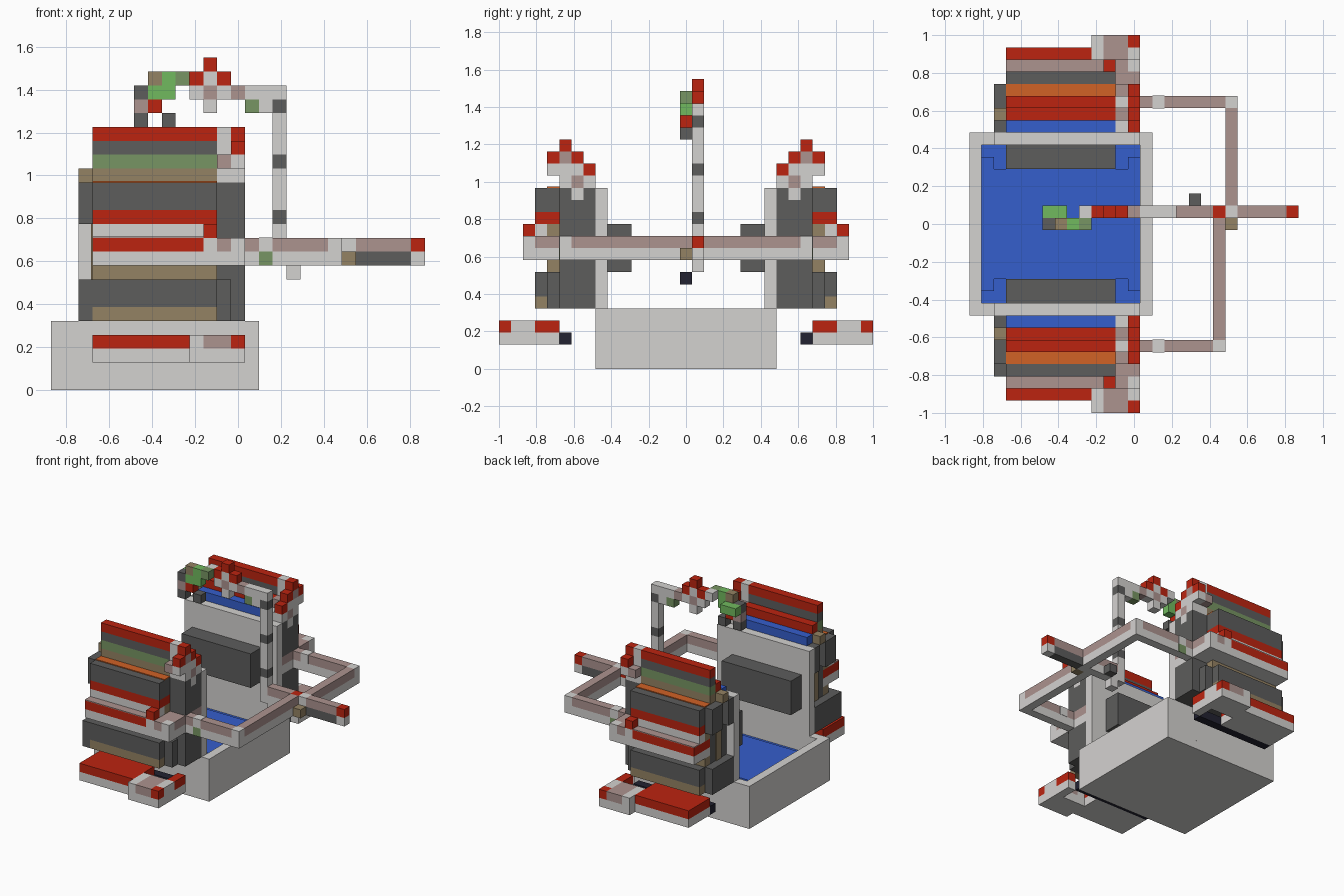
import bpy
import bmesh
from mathutils import Matrix, Vector

default_cube = bpy.data.objects.get("Cube")
if default_cube:
    bpy.data.objects.remove(default_cube, do_unlink=True)

UNIT = 2 / 31
ORIGIN = Vector((13.5, 15.5, 0))


def linear(channel):
    c = channel / 255
    return c / 12.92 if c < 0.04 else ((c + 0.055) / 1.055) ** 2.4


def colour(name, red, green, blue):
    mat = bpy.data.materials.new(name)
    rgba = (linear(red), linear(green), linear(blue), 1)
    mat.use_nodes = True
    mat.diffuse_color = rgba
    shader = next(n for n in mat.node_tree.nodes if n.type == 'BSDF_PRINCIPLED')
    shader.inputs["Base Color"].default_value = rgba
    shader.inputs["Roughness"].default_value = 0.9
    return mat


white = colour("pale_grey", 212, 210, 208)
dark = colour("dark_grey", 93, 93, 92)
red = colour("deep_red", 188, 36, 16)
blue = colour("water_blue", 53, 94, 204)
mauve = colour("dusty_mauve", 172, 147, 143)
tan = colour("tan_brown", 148, 130, 99)
green = colour("bright_green", 113, 186, 95)
olive = colour("dull_green", 119, 149, 99)
orange = colour("burnt_orange", 209, 98, 38)
black = colour("near_black", 34, 34, 49)


def block(name, mat, x, y, z, pair=False):
    """One grid-aligned box, optionally repeated on the opposite y side."""
    spans = [y, (31 - y[1], 31 - y[0])] if pair else [y]
    bm = bmesh.new()
    for span in spans:
        low = Vector((x[0], span[0], z[0]))
        high = Vector((x[1], span[1], z[1]))
        place = Matrix.Translation(((low + high) / 2 - ORIGIN) * UNIT)
        size = Matrix.Diagonal((*((high - low) * UNIT), 1))
        bmesh.ops.create_cube(bm, size=1, matrix=place @ size)
    mesh = bpy.data.meshes.new(name)
    bm.to_mesh(mesh)
    bm.free()
    mesh.materials.append(mat)
    obj = bpy.data.objects.new(name, mesh)
    bpy.context.collection.objects.link(obj)


def twin(name, mat, x, y, z):
    block(name, mat, x, y, z, pair=True)


def cell(name, mat, x, y, z, pair=False):
    block(name, mat, (x, x + 1), (y, y + 1), (z, z + 1), pair)


# Basin with lower water steps at the sides
block("basin_floor", white, (0, 15), (8, 23), (0, 1))
block("basin_back_wall", white, (0, 1), (8, 23), (1, 5))
block("basin_front_wall", white, (14, 15), (8, 23), (1, 5))
twin("basin_side_wall", white, (1, 14), (22, 23), (1, 5))
block("water", blue, (1, 14), (11, 20), (1, 4))
twin("water_edge_step", blue, (1, 14), (21, 22), (1, 3))
twin("water_inner_step", blue, (2, 13), (20, 21), (1, 3))
for x in (1, 13):
    twin("water_corner", blue, (x, x + 1), (20, 21), (1, 4))

# Inner panels and the boxes mounted on them
twin("inner_panel", white, (2, 14), (22, 23), (5, 15))
twin("panel_box", dark, (3, 12), (20, 22), (8, 12))

# Side cabinets: lower housing, recessed middle, upper housing
twin("lower_housing", dark, (3, 12), (23, 28), (6, 8))
twin("lower_housing_base", dark, (3, 12), (23, 27), (5, 6))
twin("lower_tan_band", tan, (3, 12), (27, 28), (5, 6))
block("lower_back_end_right", dark, (2, 3), (3, 8), (5, 8))
block("lower_back_end_left", dark, (2, 3), (23, 27), (5, 8))
twin("lower_open_end", dark, (12, 13), (23, 27), (5, 8))
twin("middle_core", dark, (3, 13), (23, 26), (8, 12))
twin("tan_recess", tan, (3, 12), (26, 27), (8, 9))
twin("awning_lower_white", white, (3, 12), (26, 29), (9, 10))
twin("awning_red", red, (3, 11), (26, 29), (10, 11))
twin("awning_white_end", white, (11, 12), (26, 29), (10, 11))
twin("awning_mauve_top", mauve, (3, 11), (28, 29), (11, 11.1))
twin("awning_tan_back", tan, (3, 12), (26, 27), (11, 12))
twin("awning_upper_white", white, (3, 12), (27, 28), (11, 12))
twin("upper_red_band", red, (3, 12), (23, 28), (12, 13))
twin("upper_housing", dark, (3, 12), (23, 28), (13, 15))
twin("upper_back_end_inner", dark, (2, 3), (23, 24), (12, 15))
twin("upper_back_end_outer", dark, (2, 3), (25, 27), (12, 15))
twin("upper_open_end", dark, (12, 13), (23, 26), (12, 15))
twin("rear_tan_inlay", tan, (2.9, 3), (24, 25), (8, 15))
cell("rear_tan_cap", tan, 2, 24, 15, True)

# Stepped roofs
twin("roof_blue_step", blue, (3, 12), (23, 24), (15, 16))
twin("roof_inner_core", dark, (3, 12), (24, 25), (15, 16))
twin("roof_inner_red", red, (3, 12), (24, 25), (16, 17))
for level, mat in enumerate((tan, olive, dark, red)):
    twin("roof_layer", mat, (3, 12), (25, 26), (15 + level, 16 + level))
twin("roof_orange_strip", orange, (3, 12), (26, 27), (15, 15.1))

# Columns and gable arches at the open end
twin("end_column_lower", dark, (13, 14), (23, 26), (5, 9))
twin("end_column_upper", dark, (13, 14), (23, 26), (11, 14))
for y, mat in ((23, dark), (24, white), (25, dark)):
    cell("end_column_top", mat, 13, y, 14, True)
for y, mat in ((23, white), (24, mauve), (25, white)):
    twin("gable_base", mat, (12, 14), (y, y + 1), (15, 16))
twin("gable_inner", mauve, (12, 13), (24, 27), (16, 17))
twin("gable_outer", white, (13, 14), (24, 27), (16, 17))
twin("gable_heart", mauve, (13, 14), (25, 26), (17, 18))
twin("gable_cap_back", white, (12, 13), (25, 26), (17, 19))
for y, z in ((23, 16), (24, 17), (25, 18), (26, 17)):
    cell("gable_red_edge", red, 13, y, z, True)

# Lower skirts and their turned ends
twin("skirt_white", white, (3, 10), (26, 30), (2, 3))
twin("skirt_red", red, (3, 10), (26, 30), (3, 4))
twin("skirt_black_bar", black, (3, 13), (25, 26), (2, 3))
twin("skirt_end_base", white, (10, 14), (28, 31), (2, 3))
twin("skirt_end_white", white, (10, 11), (28, 31), (3, 4))
twin("skirt_end_mauve", mauve, (11, 13), (28, 31), (3, 4))
twin("skirt_corner_white", white, (13, 14), (28, 30), (3, 4))
cell("skirt_corner_red", red, 13, 30, 3, True)
twin("skirt_return_white", white, (13, 14), (26, 28), (2, 3))
twin("skirt_return_red", red, (13, 14), (26, 28), (3, 4))

# Awning ends that turn into the side rails
twin("awning_end_white", white, (12, 14), (26, 29), (9, 10))
twin("awning_end_mauve", mauve, (12, 13), (26, 29), (10, 11))
twin("awning_end_turn", mauve, (13, 14), (23, 28), (10, 11))
cell("awning_end_tip", white, 13, 28, 10, True)
twin("rail_socket", white, (13, 14), (23, 26), (9, 10))
cell("awning_red_knob", red, 11, 28, 11, True)


# Rails: mauve upper half, pale lower half
def rail(name, x, y):
    block(name + "_lower", white, x, y, (9, 10))
    block(name + "_upper", mauve, x, y, (10, 11))


rail("left_side_rail", (14, 21), (25, 26))
rail("right_side_rail", (14, 20), (5, 6))
rail("left_cross_rail", (21, 22), (17, 25))
rail("right_cross_rail", (20, 21), (6, 16))
block("left_rail_corner", white, (21, 22), (25, 26), (9, 11))
block("right_rail_corner", white, (20, 21), (5, 6), (9, 11))
twin("rail_white_ring", white, (15, 16), (24.96, 26.04), (10, 11.04))
twin("rail_green_spot", olive, (15, 16), (26, 26.04), (9, 10))

# Long central arm
rail("arm_inner", (17, 20), (16, 17))
cell("arm_red_joint", red, 20, 16, 10)
cell("arm_joint_base", white, 20, 16, 9)
block("arm_white_joint", white, (21, 22), (16, 17), (9, 11))
block("arm_outer_lower", dark, (22, 26), (16, 17), (9, 10))
block("arm_outer_upper", mauve, (22, 26), (16, 17), (10, 11))
cell("arm_tip_base", white, 26, 16, 9)
cell("arm_tip_red", red, 26, 16, 10)
cell("arm_foot", white, 17, 16, 8)
cell("arm_tan_knob", tan, 21, 15, 9)
cell("arm_dark_knob", dark, 18, 17, 9)
cell("hanging_black_cube", black, 7, 15, 7)

# Upright pole with dark rings
for start, stop, mat in ((9, 12, white), (12, 13, dark), (13, 16, white),
                         (16, 17, dark), (17, 20, white), (20, 21, dark),
                         (21, 22, white)):
    block("pole_section", mat, (16, 17), (16, 17), (start, stop))

# Overhead beam with red crest
block("beam_tip", white, (10, 11), (16, 17), (21, 22))
cell("beam_mauve_heart", mauve, 11, 16, 21)
block("beam_middle", white, (12, 13), (16, 17), (21, 22))
cell("beam_mauve_joint", mauve, 13, 16, 21)
block("beam_outer", white, (14, 16), (16, 17), (21, 22))
cell("beam_drop", white, 11, 16, 20)
cell("beam_green_bracket", olive, 14, 16, 20)
cell("beam_bracket", white, 15, 16, 20)
cell("crest_core", white, 11, 16, 22)
for x, z in ((10, 22), (11, 23), (12, 22)):
    cell("crest_red", red, x, 16, z)

# Small green figure at the end of the beam
block("figure_back", green, (6, 8), (16, 17), (21, 22))
block("figure_body", green, (7, 9), (15, 16), (21, 22))
cell("figure_tan_head", tan, 7, 15, 22)
cell("figure_green_head", green, 8, 15, 22)
cell("figure_arm", olive, 9, 15, 22)
cell("figure_link", white, 9, 16, 22)
cell("figure_dark_side", dark, 6, 15, 21)
cell("figure_mauve_side", mauve, 6, 15, 20)
cell("figure_red_part", red, 7, 15, 20)
for x in (6, 8):
    cell("figure_foot", dark, x, 15, 19)
